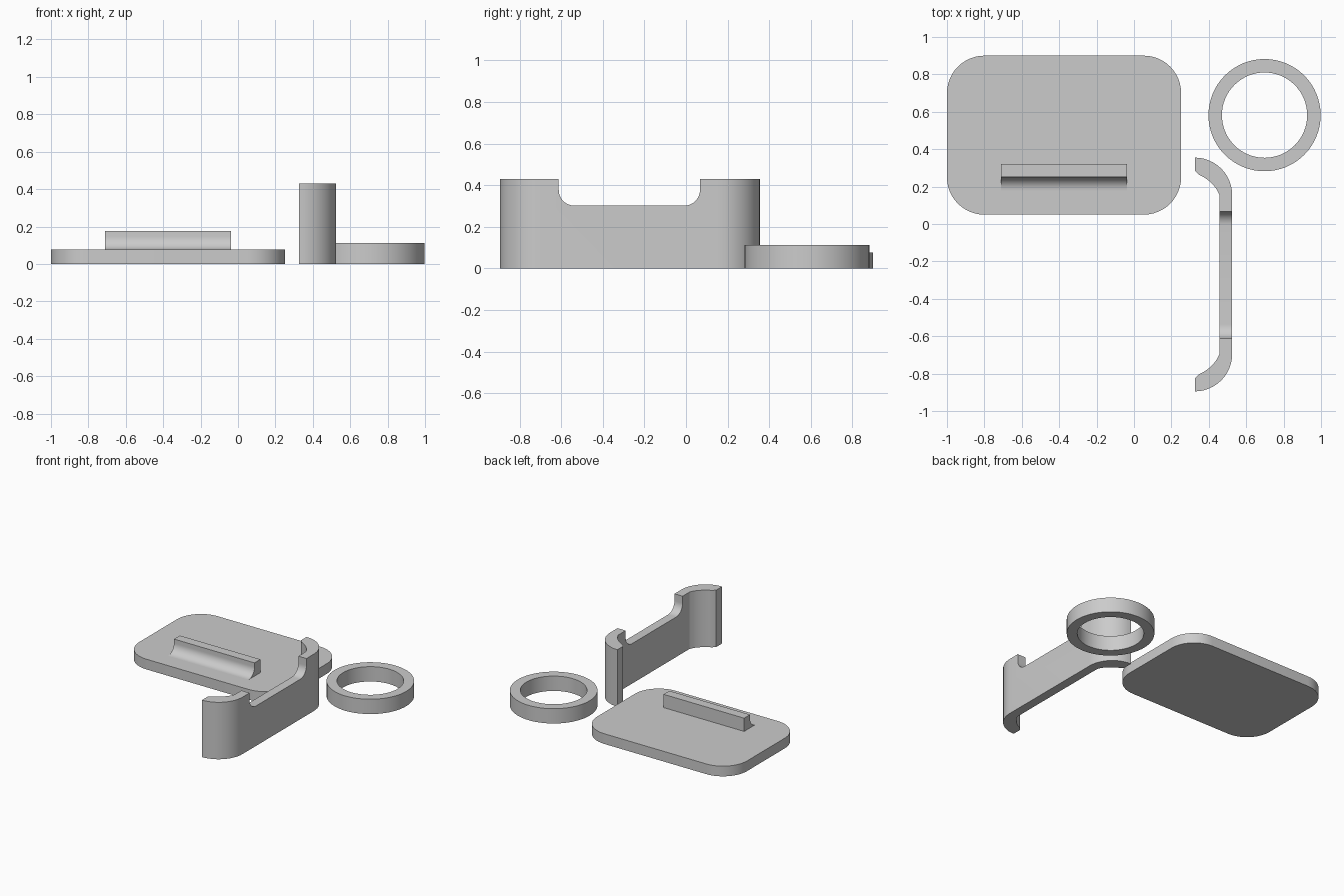
import bpy
import bmesh
from math import sin, cos, pi, radians
from mathutils import Matrix, Vector

if "Cube" in bpy.data.objects:
    bpy.data.objects.remove(bpy.data.objects["Cube"], do_unlink=True)

grey = bpy.data.materials.new("plain grey")
grey.use_nodes = True
colour = (0.6, 0.6, 0.6, 1)
grey.diffuse_color = colour
grey.node_tree.nodes["Principled BSDF"].inputs["Base Color"].default_value = colour


def arc(cx, cy, r, start, end, steps=12):
    """Points on an arc, angles in degrees."""
    angles = [radians(start + (end - start) * i / steps) for i in range(steps + 1)]
    return [(cx + r * cos(a), cy + r * sin(a)) for a in angles]


def finish(name, bm):
    bmesh.ops.recalc_face_normals(bm, faces=bm.faces)
    mesh = bpy.data.meshes.new(name)
    bm.to_mesh(mesh)
    bm.free()
    obj = bpy.data.objects.new(name, mesh)
    bpy.context.collection.objects.link(obj)
    mesh.materials.append(grey)
    return obj


def prism(name, outline, start, end, along_x=False):
    """Extrude an outline along z, or a (y, z) outline along x."""
    bm = bmesh.new()
    face = bm.faces.new([bm.verts.new((a, b, start)) for a, b in outline])
    moved = bmesh.ops.extrude_face_region(bm, geom=[face])["geom"]
    bmesh.ops.translate(bm, vec=(0, 0, end - start),
                        verts=[v for v in moved if isinstance(v, bmesh.types.BMVert)])
    if along_x:
        bm.transform(Matrix(((0, 0, 1, 0), (1, 0, 0, 0), (0, 1, 0, 0), (0, 0, 0, 1))))
    return finish(name, bm)


def rounded_rect(x0, x1, y0, y1, r):
    return (arc(x1 - r, y1 - r, r, 0, 90) + arc(x0 + r, y1 - r, r, 90, 180)
            + arc(x0 + r, y0 + r, r, 180, 270) + arc(x1 - r, y0 + r, r, 270, 360))


# Base plate with rounded corners
plate = prism("base_plate", rounded_rect(-1, 0.252, 0.05, 0.9, 0.2), 0, 0.077)

# Rib with a hollow fillet along its front
rib_profile = [(0.32, 0.077), (0.32, 0.177), (0.25, 0.177)] + arc(0.18, 0.147, 0.07, 0, -90)
rib = prism("rib", rib_profile, -0.71, -0.037, along_x=True)

# Ring: revolve a rectangular section
bm = bmesh.new()
section = [bm.verts.new(p) for p in
           ((0.228, 0, 0), (0.3, 0, 0), (0.3, 0, 0.112), (0.228, 0, 0.112))]
loop = [bm.edges.new((section[i], section[(i + 1) % 4])) for i in range(4)]
bmesh.ops.spin(bm, geom=section + loop, cent=(0, 0, 0), axis=(0, 0, 1),
               angle=2 * pi, steps=64, use_merge=True)
bmesh.ops.remove_doubles(bm, verts=bm.verts, dist=0.0001)
bmesh.ops.translate(bm, verts=bm.verts, vec=Vector((0.698, 0.582, 0)))
ring = finish("ring", bm)

# Bracket: straight wall with curled ends, symmetric about its middle
MIDDLE = -0.27
outer = arc(0.325, 0.425, 0.2, 0, 90)
inner = arc(0.256, 0.327, 0.226, 72, 28.5, 8)
inner[0], inner[-1] = (0.325, 0.555), (0.457, 0.425)
half = outer + inner
outline = [(x, MIDDLE + y) for x, y in half] + [(x, MIDDLE - y) for x, y in reversed(half)]
bracket = prism("bracket", outline, 0, 0.43)

# Notch in the top of the bracket
notch_profile = ([(0.067, 0.5), (-0.612, 0.5)] + arc(-0.537, 0.377, 0.075, 180, 270)
                 + arc(-0.008, 0.377, 0.075, 270, 360))
cutter = prism("notch_cutter", notch_profile, 0.4, 0.6, along_x=True)
cutter.hide_render = True
cut = bracket.modifiers.new("notch", 'BOOLEAN')
cut.operation = 'DIFFERENCE'
cut.solver = 'EXACT'
cut.object = cutter
bpy.context.view_layer.objects.active = bracket
bpy.ops.object.modifier_apply(modifier=cut.name)
bpy.data.objects.remove(cutter, do_unlink=True)

# Smooth the curves and keep hard edges
bpy.ops.object.select_all(action='DESELECT')
for part in (plate, rib, ring, bracket):
    part.select_set(True)
bpy.ops.object.shade_smooth_by_angle(angle=radians(25))
